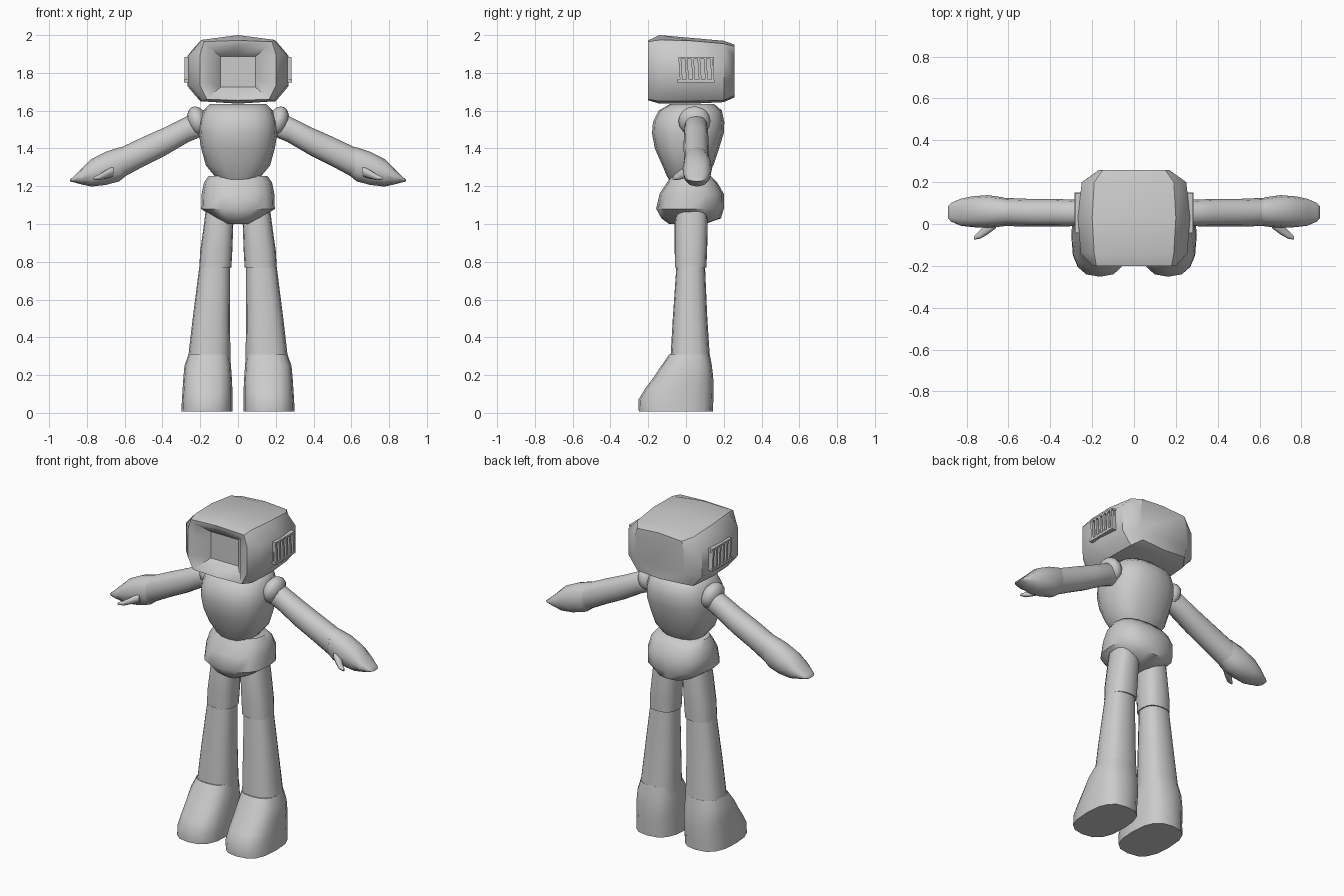
import bpy, bmesh, math

old = bpy.data.objects.get("Cube")
if old:
    bpy.data.objects.remove(old)

GREY = (0.6, 0.6, 0.6, 1)
mat = bpy.data.materials.new("plain_grey")
mat.use_nodes = True
mat.diffuse_color = GREY
mat.node_tree.nodes["Principled BSDF"].inputs["Base Color"].default_value = GREY


def finish(name, bm, angle=50):
    bmesh.ops.recalc_face_normals(bm, faces=bm.faces)
    mesh = bpy.data.meshes.new(name)
    bm.to_mesh(mesh)
    bm.free()
    mesh.materials.append(mat)
    obj = bpy.data.objects.new(name, mesh)
    bpy.context.collection.objects.link(obj)
    bpy.ops.object.select_all(action='DESELECT')
    obj.select_set(True)
    bpy.context.view_layer.objects.active = obj
    bpy.ops.object.shade_smooth_by_angle(angle=math.radians(angle))
    return obj


def loft(name, rings, angle=50):
    """Skin a list of equal point rings and close both ends."""
    bm = bmesh.new()
    loops = [[bm.verts.new(p) for p in r] for r in rings]
    n = len(rings[0])
    for a, b in zip(loops, loops[1:]):
        for i in range(n):
            j = (i + 1) % n
            bm.faces.new((a[i], a[j], b[j], b[i]))
    bm.faces.new(loops[0])
    bm.faces.new(loops[-1])
    return finish(name, bm, angle)


def oval(u0, u1, v0, v1, power=0.8, n=16):
    """Rounded outline filling the given extents."""
    pts = []
    for i in range(n):
        t = 2 * math.pi * i / n
        c, s = math.cos(t), math.sin(t)
        c = math.copysign(abs(c) ** power, c)
        s = math.copysign(abs(s) ** power, s)
        pts.append(((u0 + u1) / 2 + c * (u1 - u0) / 2, (v0 + v1) / 2 + s * (v1 - v0) / 2))
    return pts


def upright(name, side, sections, power=0.8):
    """Sections are (z, x0, x1, y0, y1), from the bottom up."""
    return loft(name, [[(side * x, y, z) for x, y in oval(*ext, power)] for z, *ext in sections])


def sideways(name, side, sections):
    """Sections are (x, y0, y1, z0, z1), from the body outward."""
    return loft(name, [[(side * x, y, z) for y, z in oval(*ext, 0.9, 12)] for x, *ext in sections])


def box(bm, lo, hi, lean=0):
    r = bmesh.ops.create_cube(bm, size=1)
    for v in r["verts"]:
        top = v.co.z > 0
        v.co = [(a + b) / 2 + c * (b - a) for a, b, c in zip(lo, hi, v.co)]
        v.co.y += lean if top else -lean


# Head: faceted helmet with a hollow screen at the front
def mirrored(y, half):
    return [(x, y, z) for x, z in half] + [(-x, y, z) for x, z in half[-2:0:-1]]


screen = [(0, 1.94), (.155, 1.94), (.155, 1.86), (.155, 1.75), (.155, 1.67), (0, 1.67)]
front = [(0, 1.972), (.18, 1.965), (.2, 1.9), (.2, 1.73), (.165, 1.66), (0, 1.655)]
brow = [(0, 2.0), (.19, 1.975), (.255, 1.9), (.255, 1.73), (.19, 1.65), (0, 1.637)]
middle = [(0, 1.985), (.2, 1.97), (.268, 1.89), (.268, 1.73), (.2, 1.65), (0, 1.637)]
rear = [(0, 1.97), (.19, 1.955), (.25, 1.89), (.25, 1.73), (.19, 1.655), (0, 1.645)]
back = [(0, 1.95), (.15, 1.94), (.17, 1.88), (.17, 1.75), (.15, 1.68), (0, 1.67)]
hollow = [(x * .6, 1.805 + (z - 1.805) * .6) for x, z in screen]
loft("head", [mirrored(y, h) for y, h in (
    (-.13, hollow), (-.195, screen), (-.2, front), (-.14, brow),
    (.03, middle), (.2, rear), (.257, back))], 42)

# Torso and pelvis
upright("torso", 1, [
    (1.22, -.09, .09, -.08, .09), (1.25, -.12, .12, -.1, .11),
    (1.31, -.17, .17, -.125, .145), (1.4, -.195, .195, -.165, .175),
    (1.48, -.208, .208, -.18, .2), (1.54, -.205, .205, -.175, .203),
    (1.6, -.185, .185, -.145, .19), (1.635, -.15, .15, -.085, .15)])
upright("pelvis", 1, [
    (1.0, -.06, .06, -.09, .1), (1.03, -.12, .12, -.13, .185),
    (1.08, -.195, .195, -.158, .2), (1.16, -.192, .192, -.14, .2),
    (1.22, -.18, .18, -.1, .165), (1.255, -.155, .155, -.08, .13)])

for label, s in (("left", 1), ("right", -1)):
    # Side vent: sunken plate, frame bars and leaning slats
    bm = bmesh.new()

    def vent(lo, hi, lean=0):
        box(bm, lo, hi, lean)

    vent((.2, -.04, 1.755), (.268, .145, 1.88))
    vent((.2, -.045, 1.75), (.285, .15, 1.765))
    vent((.2, -.04, 1.874), (.283, .148, 1.884))
    for i in range(6):
        y = -.036 + i * .0335
        vent((.25, y, 1.76), (.283, y + .014, 1.878), -.004)
    for v in bm.verts:
        v.co.x *= s
    finish(label + "_vent", bm, 30)

    # Shoulder ball
    bm = bmesh.new()
    bmesh.ops.create_uvsphere(bm, u_segments=12, v_segments=8, radius=1)
    for v in bm.verts:
        x, y, z = v.co
        v.co = (s * (.215 + x * .055 + z * .012), .045 + y * .085, 1.545 + z * .078)
    finish(label + "_shoulder", bm, 60)

    # Arm, mitten hand and thumb
    sideways(label + "_arm", s, [
        (.2, .0, .1, 1.46, 1.57), (.26, -.01, .115, 1.435, 1.575),
        (.38, -.012, .12, 1.365, 1.515), (.5, -.012, .12, 1.305, 1.462),
        (.62, -.01, .125, 1.24, 1.405)])
    sideways(label + "_hand", s, [
        (.58, 0, .115, 1.265, 1.415), (.63, -.012, .128, 1.225, 1.405),
        (.7, -.018, .138, 1.207, 1.382), (.775, -.015, .132, 1.198, 1.345),
        (.83, -.008, .12, 1.21, 1.29), (.875, .012, .1, 1.222, 1.247),
        (.89, .03, .085, 1.226, 1.234)])
    sideways(label + "_thumb", s, [
        (.66, -.02, .05, 1.25, 1.31), (.7, -.05, .01, 1.24, 1.285),
        (.735, -.07, -.03, 1.232, 1.262), (.765, -.075, -.058, 1.235, 1.248)])

    # Leg in three overlapping pieces
    upright(label + "_thigh", s, [
        (.77, .035, .205, -.058, .108), (.86, .03, .2, -.06, .112),
        (1.0, .025, .18, -.06, .115), (1.08, .03, .17, -.05, .11)])
    upright(label + "_shin", s, [
        (.24, .04, .27, -.085, .13), (.5, .042, .24, -.07, .113),
        (.79, .042, .203, -.05, .1)])
    upright(label + "_boot", s, [
        (.008, .03, .3, -.25, .142), (.07, .03, .297, -.252, .145),
        (.13, .03, .293, -.215, .146), (.19, .033, .289, -.17, .144),
        (.25, .037, .283, -.13, .137), (.31, .045, .262, -.088, .126)], .75)
